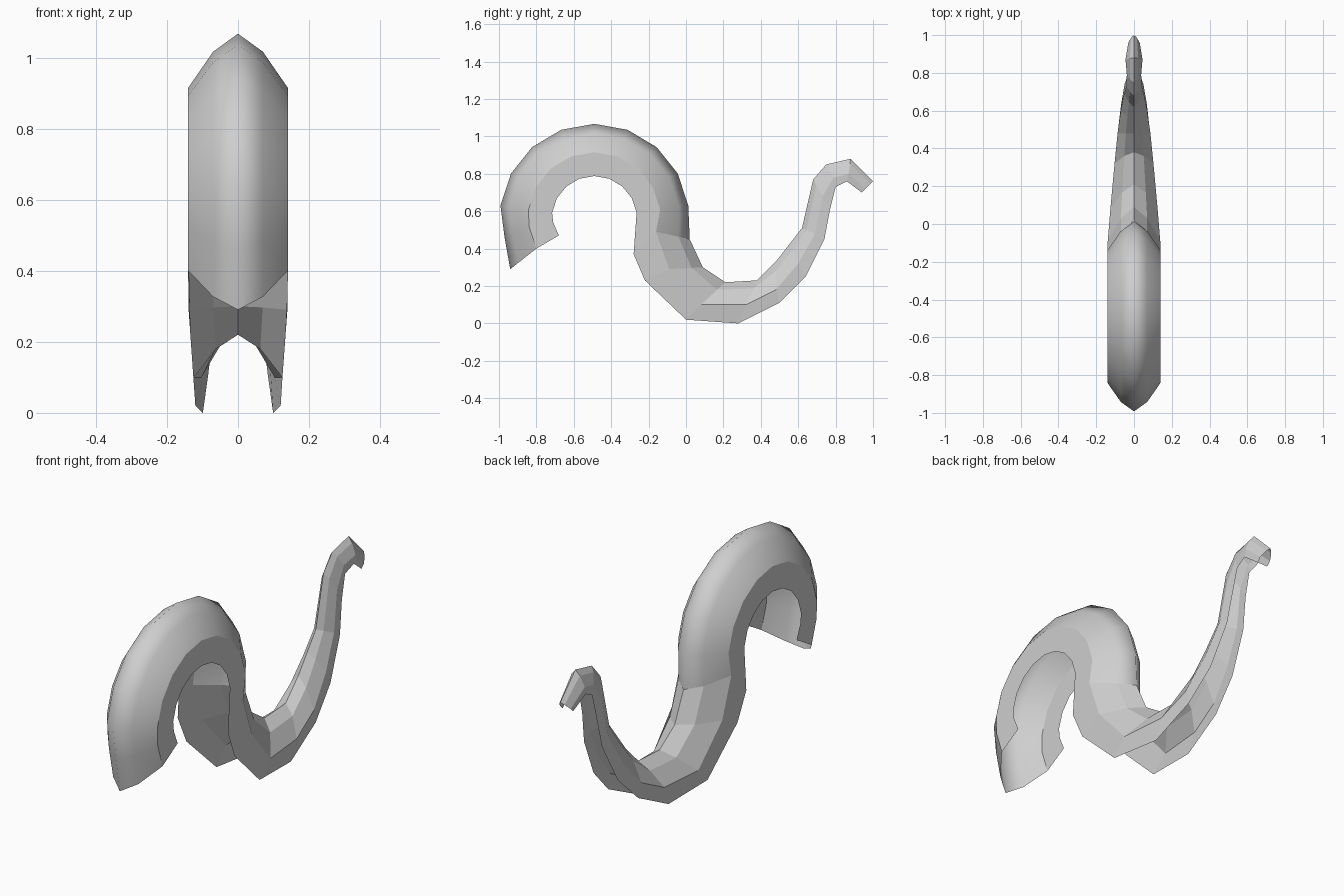
import bpy
import bmesh
from math import sin, cos, radians

if "Cube" in bpy.data.objects:
    bpy.data.objects.remove(bpy.data.objects["Cube"], do_unlink=True)


def make_material(name, colour):
    material = bpy.data.materials.new(name)
    material.use_nodes = True
    material.diffuse_color = colour
    material.node_tree.nodes["Principled BSDF"].inputs["Base Color"].default_value = colour
    return material


def arch_station(degrees):
    """Ridge, shoulder and hem positions (y, z) around the arch, plus half width."""
    c, s = cos(radians(degrees)), sin(radians(degrees))
    station = [(-.49 - r * c, .56 + r * s) for r in (.507, .355, .228)]
    return (*station, .14)


def section(ridge, shoulder, hem, width):
    """Open channel section running from the left hem over the ridge to the right hem."""
    middle = [a + (b - a) / 3 for a, b in zip(ridge, shoulder)]
    left = [(width * .96 if width < .14 else width, *hem), (width, *shoulder), (width / 2, *middle)]
    right = [(-x, y, z) for x, y, z in reversed(left)]
    return left + [(0, *ridge)] + right


# Stations along the body: ridge, shoulder, hem, half width
front_stations = [
    ((-.94, .29), (-.8, .4), (-.68, .47), .14),
    ((-.97, .46), (-.84, .52), (-.71, .54), .14),
]
arch_stations = [arch_station(8 + 20.5 * i) for i in range(9)]
tail_stations = [
    ((.02, .45), (-.16, .49), (-.28, .37), .14),
    ((.09, .3), (-.09, .29), (-.22, .23), .139),
    ((.21, .22), (.08, .1), (0, .02), .125),
    ((.38, .23), (.32, .1), (.28, 0), .103),
    ((.48, .33), (.48, .18), (.5, .11), .087),
    ((.55, .42), (.6, .32), (.64, .25), .07),
    ((.62, .51), (.69, .48), (.74, .45), .052),
    ((.68, .77), (.73, .68), (.77, .61), .041),
    ((.75, .85), (.79, .78), (.8, .73), .038),
    ((.88, .88), (.87, .8), (.86, .76), .045),
    ((1, .76), (.96, .72), (.94, .7), .03),
]
stations = front_stations + arch_stations + tail_stations
smooth_rows = len(front_stations) + len(arch_stations)

# Curved body: an open shell lofted through the sections
bm = bmesh.new()
rows = [[bm.verts.new(p) for p in section(*station)] for station in stations]
for i, (row, following) in enumerate(zip(rows, rows[1:])):
    for j in range(len(row) - 1):
        face = bm.faces.new((row[j], row[j + 1], following[j + 1], following[j]))
        face.smooth = i < smooth_rows  # arch is smooth, tail is faceted
    # Crisp shoulder edges between the rounded back and the flat sides
    for j in (1, len(row) - 2):
        bm.edges.get((row[j], following[j])).smooth = False

# Point the faces away from the hollow side
bm.normal_update()
bm.faces.ensure_lookup_table()
crown = max(bm.faces, key=lambda f: f.calc_center_median().z)
if crown.normal.z < 0:
    bmesh.ops.reverse_faces(bm, faces=bm.faces[:])

mesh = bpy.data.meshes.new("curved_body")
bm.to_mesh(mesh)
bm.free()
mesh.materials.append(make_material("light grey", (.62, .62, .62, 1)))
body = bpy.data.objects.new("curved_body", mesh)
bpy.context.collection.objects.link(body)
